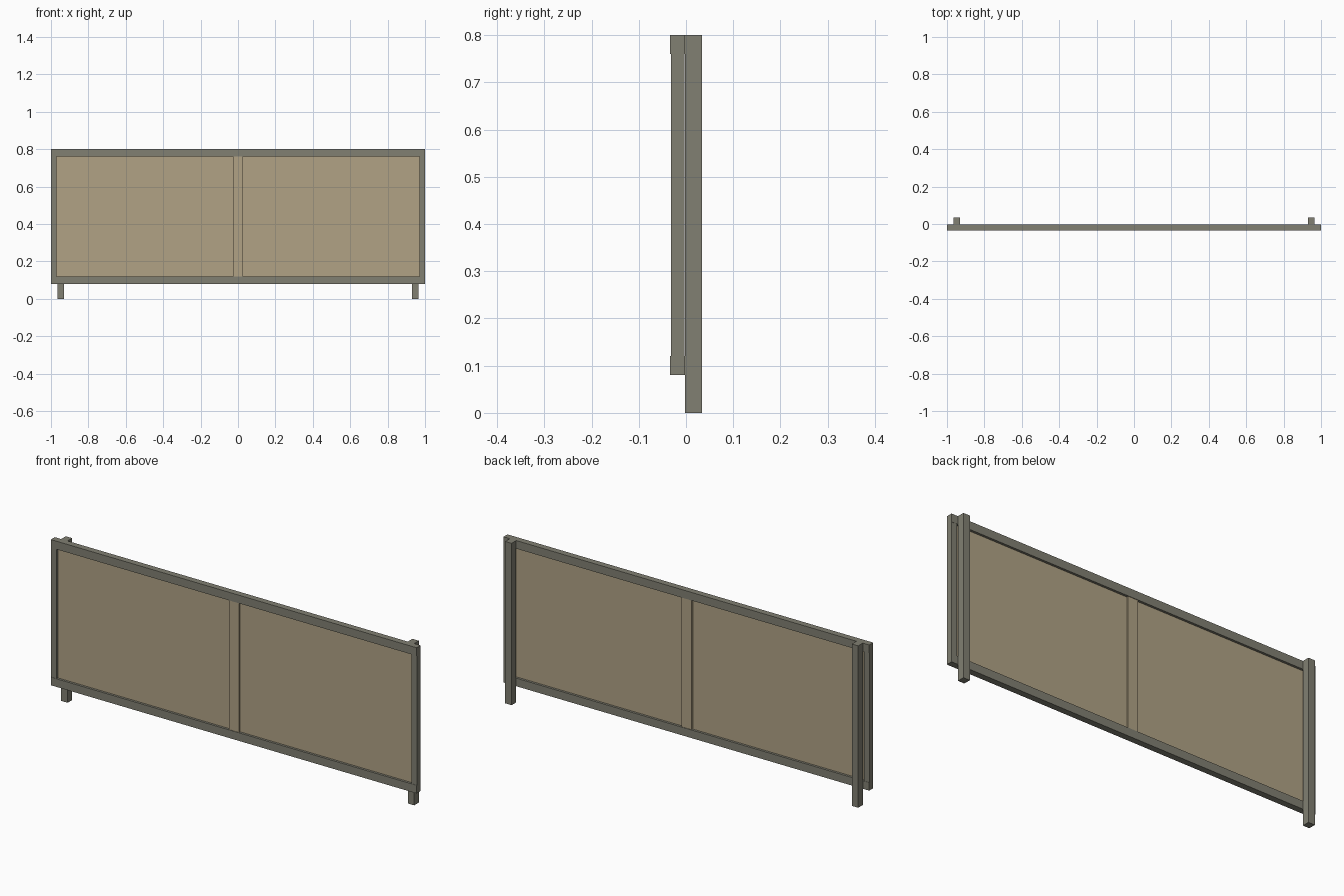
import bpy

cube = bpy.data.objects.get("Cube")
if cube:
    bpy.data.objects.remove(cube, do_unlink=True)


def material(name, color):
    mat = bpy.data.materials.new(name)
    mat.use_nodes = True
    mat.diffuse_color = color
    mat.node_tree.nodes["Principled BSDF"].inputs["Base Color"].default_value = color
    return mat


frame_mat = material("grey_frame", (0.22, 0.215, 0.17, 1))
panel_mat = material("tan_panel", (0.44, 0.365, 0.235, 1))


def box(name, x, y, z, mat):
    """Box given by its (low, high) extent on each axis."""
    spans = (x, y, z)
    bpy.ops.mesh.primitive_cube_add(size=1, location=[(a + b) / 2 for a, b in spans])
    obj = bpy.context.object
    obj.name = name
    obj.scale = [b - a for a, b in spans]
    bpy.ops.object.transform_apply(location=False, rotation=False, scale=True)
    obj.data.materials.append(mat)
    return obj


bottom, top = 0.08, 0.8
rail, stile = 0.04, 0.03
front, back = -0.0335, -0.0025
inner_z = (bottom + rail, top - rail)

# Full-length rails
box("top_rail", (-1, 1), (front, back), (top - rail, top), frame_mat)
box("bottom_rail", (-1, 1), (front, back), (bottom, bottom + rail), frame_mat)

# Stiles set back a hair from the rails, and posts behind the frame
for side, s in (("left", 1), ("right", -1)):
    box(side + "_stile", sorted((s * (1 - stile), s)), (front + 0.0015, back - 0.001),
        inner_z, frame_mat)
    box(side + "_post", sorted((s * 0.93, s * 0.965)), (back, 0.0335), (0, top), frame_mat)

# Board with a middle batten showing on both faces
box("board", (-1 + stile, 1 - stile), (-0.022, -0.014), inner_z, panel_mat)
box("middle_batten", (-0.0275, 0.0275), (front + 0.0025, back - 0.0025), inner_z, panel_mat)
